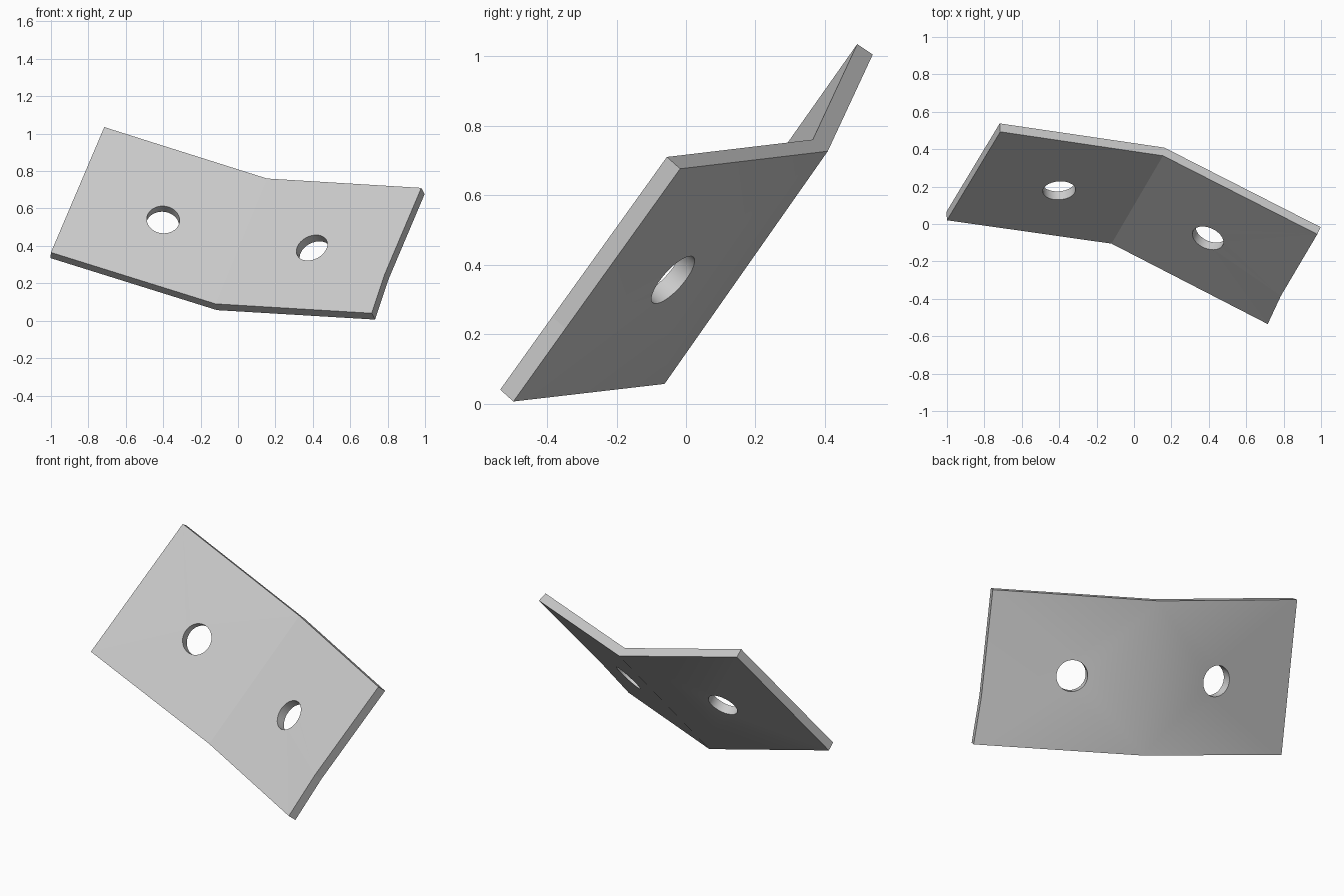
import bpy, bmesh, math
from mathutils import Vector

old = bpy.data.objects.get("Cube")
if old:
    bpy.data.objects.remove(old, do_unlink=True)

THICKNESS, HOLE_RADIUS, SIDES = 0.054, 0.088, 32

# Front corners of the two wings, which share the bend line
bend_low, bend_high = Vector((-0.12, -0.105, 0.09)), Vector((0.155, 0.365, 0.76))
left_low, left_high = Vector((-1.0, 0.02, 0.365)), Vector((-0.715, 0.493, 1.035))
right_low, right_high = Vector((0.715, -0.535, 0.04)), Vector((0.98, -0.055, 0.71))
right_kink = Vector((0.785, -0.385, 0.25))

n_left = (bend_low - left_low).cross(bend_high - bend_low).normalized()
n_right = (right_low - bend_low).cross(bend_high - bend_low).normalized()
n_bend = (n_left + n_right) / (1 + n_left.dot(n_right))

bm = bmesh.new()


def pair(point, normal):
    """Front vertex and the matching back vertex."""
    return bm.verts.new(point), bm.verts.new(point - normal * THICKNESS)


def edge(a, b):
    return bm.edges.get((a, b)) or bm.edges.new((a, b))


def wall(ring, closed):
    """Quads joining the front and back of a row of vertex pairs."""
    rows = zip(ring, ring[1:] + ring[:1]) if closed else zip(ring, ring[1:])
    return [bm.faces.new((a[0], a[1], b[1], b[0])) for a, b in rows]


def wing(outline, normal, hole_x, hole_z):
    # Put the hole centre on the plane of the wing
    base = outline[0][0].co
    rise = normal.x * (hole_x - base.x) + normal.z * (hole_z - base.z)
    centre = Vector((hole_x, base.y - rise / normal.y, hole_z))
    u = Vector((1, 0, 0)).cross(normal).normalized()
    v = normal.cross(u)
    ring = []
    for i in range(SIDES):
        a = math.tau * i / SIDES
        ring.append(pair(centre + (u * math.cos(a) + v * math.sin(a)) * HOLE_RADIUS, normal))

    # Front and back sheets with the hole left open
    for side in (0, 1):
        edges = [edge(a[side], b[side]) for loop in (outline, ring)
                 for a, b in zip(loop, loop[1:] + loop[:1])]
        made = bmesh.ops.triangle_fill(bm, use_beauty=True, edges=edges, normal=normal)
        for f in made["geom"]:
            if isinstance(f, bmesh.types.BMFace):
                f.smooth = side == 1

    # Outer rim, without the bend, and the hole wall
    wall(outline, False)
    for f in wall(ring, True):
        f.smooth = True


low, high = pair(bend_low, n_bend), pair(bend_high, n_bend)
wing([low, pair(left_low, n_left), pair(left_high, n_left), high], n_left, -0.40, 0.54)
wing([low] + [pair(p, n_right) for p in (right_low, right_kink, right_high)] + [high],
     n_right, 0.395, 0.39)

bmesh.ops.recalc_face_normals(bm, faces=bm.faces)
for e in bm.edges:
    e.smooth = e.calc_face_angle(0) < math.radians(30)

mesh = bpy.data.meshes.new("bent_plate")
bm.to_mesh(mesh)
bm.free()

# One plain grey metal
grey = bpy.data.materials.new("grey_metal")
grey.use_nodes = True
colour = (0.6, 0.6, 0.6, 1)
grey.diffuse_color = colour
grey.node_tree.nodes["Principled BSDF"].inputs["Base Color"].default_value = colour
mesh.materials.append(grey)

plate = bpy.data.objects.new("bent_plate", mesh)
bpy.context.collection.objects.link(plate)
